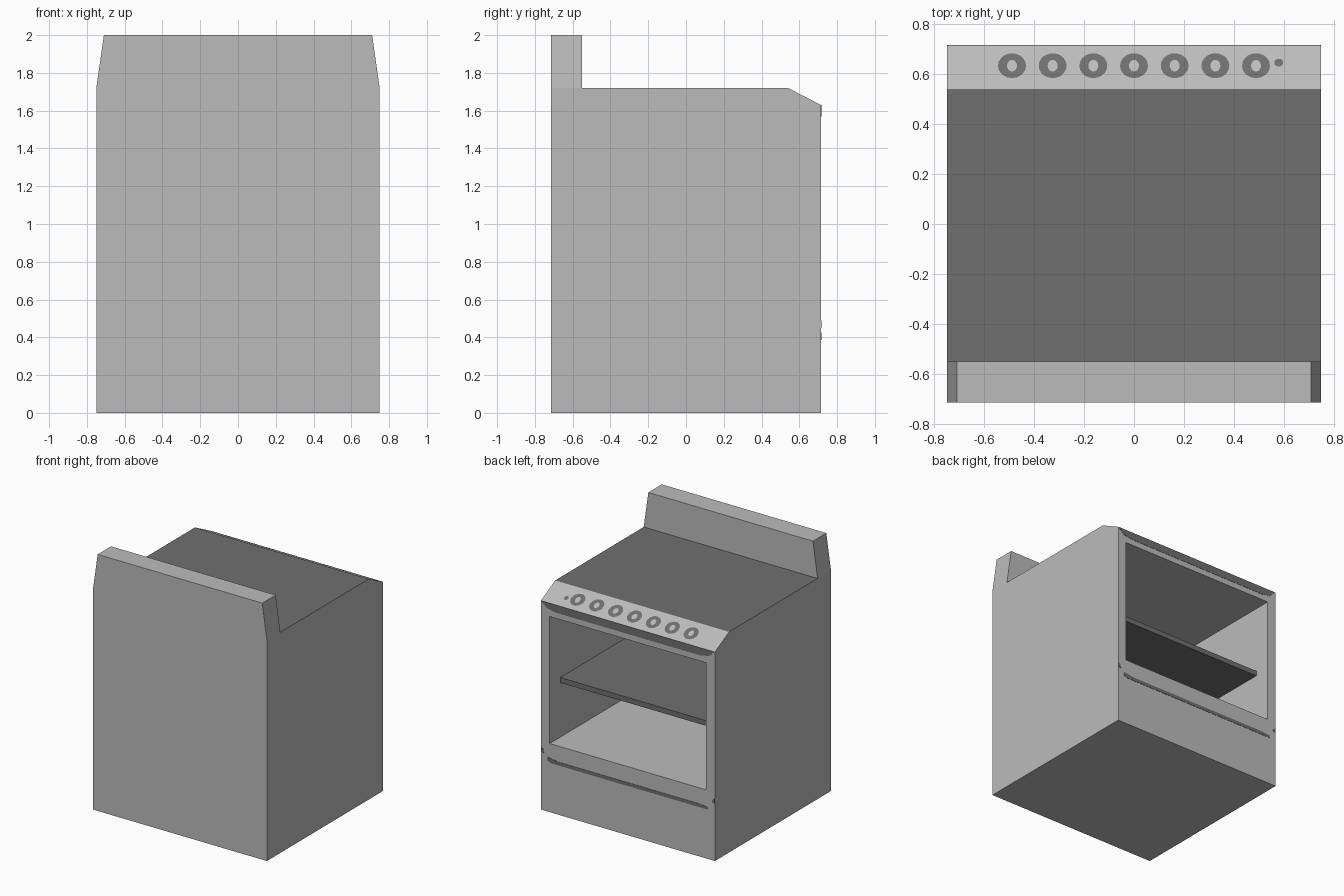
import bpy, bmesh, math
from mathutils import Vector, Matrix

W, D, TOP = 0.75, 0.715, 1.72       # half width, half depth, cooktop height
SLOPE_Y, LIP = 0.54, 1.63           # control panel upper edge and lower edge

cube = bpy.data.objects.get("Cube")
if cube:
    bpy.data.objects.remove(cube, do_unlink=True)


def material(name, value):
    m = bpy.data.materials.new(name)
    m.use_nodes = True
    m.diffuse_color = (value, value, value, 1)
    m.node_tree.nodes["Principled BSDF"].inputs["Base Color"].default_value = (value, value, value, 1)
    return m


light = material("light_grey_enamel", 0.5)
dark = material("dark_grey", 0.16)


def finish(name, bm, *mats):
    bmesh.ops.recalc_face_normals(bm, faces=bm.faces)
    mesh = bpy.data.meshes.new(name)
    bm.to_mesh(mesh)
    bm.free()
    for m in mats:
        mesh.materials.append(m)
    obj = bpy.data.objects.new(name, mesh)
    bpy.context.collection.objects.link(obj)
    return obj


def prism(points, offset):
    """Extrude a closed outline along an offset."""
    bm = bmesh.new()
    face = bm.faces.new([bm.verts.new(p) for p in points])
    ext = bmesh.ops.extrude_face_region(bm, geom=[face], use_keep_orig=True)
    moved = [v for v in ext["geom"] if isinstance(v, bmesh.types.BMVert)]
    bmesh.ops.translate(bm, verts=moved, vec=offset)
    return bm


# Body: side profile swept across the width
profile = [(-D, 0), (D, 0), (D, LIP), (SLOPE_Y, TOP), (-D, TOP)]
bm = prism([(-W, y, z) for y, z in profile], (2 * W, 0, 0))
bmesh.ops.recalc_face_normals(bm, faces=bm.faces)

# Oven opening: inset the door face, fit it, and push it inward
door = max(bm.faces, key=lambda f: f.normal.y)
bmesh.ops.inset_individual(bm, faces=[door], thickness=0.07)
for v in door.verts:
    v.co.x = math.copysign(0.675, v.co.x)
    v.co.z = 1.525 if v.co.z > 0.8 else 0.535
inner = bmesh.ops.extrude_discrete_faces(bm, faces=[door])["faces"][0]
bmesh.ops.translate(bm, verts=inner.verts, vec=(0, -0.64 - D, 0))

# Dark cooktop on the flat upper face
for f in bm.faces:
    if f.normal.z > 0.99 and f.calc_center_median().z > TOP - 0.01:
        f.material_index = 1
finish("stove_body", bm, light, dark)

# Tapered back panel
outline = [(-W, TOP), (W, TOP), (0.71, 2), (-0.71, 2)]
finish("back_panel", prism([(x, -D, z) for x, z in outline], (0, 0.165, 0)), light)

# Oven shelf
shelf = [(-0.675, 0.96), (0.675, 0.96), (0.675, 1.0), (-0.675, 1.0)]
finish("oven_shelf", prism([(x, -0.64, z) for x, z in shelf], (0, 1.225, 0)), dark)


def front_plate(name, points):
    finish(name, prism([(x, D - 0.002, z) for x, z in points], (0, 0.004, 0)), dark)


# Painted handle band and drawer line on the front
front_plate("door_handle_band", [(-0.745, LIP), (0.745, LIP), (0.7, 1.585), (0.62, 1.57),
                                 (-0.62, 1.57), (-0.7, 1.585)])
front_plate("drawer_line", [(-0.69, 0.385), (0.66, 0.385), (0.7, 0.4), (0.69, 0.425),
                            (0.6, 0.412), (-0.6, 0.412), (-0.69, 0.405)])
for side, label in ((1, "left"), (-1, "right")):
    front_plate(label + "_drawer_line_end",
                [(side * x, z) for x, z in ((0.75, 0.45), (0.75, 0.49), (0.73, 0.475), (0.725, 0.45))])

# Painted knob rings and indicator on the sloping panel
tilt = math.atan2(LIP - TOP, D - SLOPE_Y)


def panel_spot(name, x, y, radius, hole=0.0):
    bm = bmesh.new()
    n = 20
    ring = [Vector((math.cos(2 * math.pi * i / n), math.sin(2 * math.pi * i / n), 0.003)) for i in range(n)]
    outer = [bm.verts.new((p.x * radius, p.y * radius, p.z)) for p in ring]
    if hole:
        core = [bm.verts.new((p.x * hole, p.y * hole * 1.3, p.z)) for p in ring]
        for i in range(n):
            j = (i + 1) % n
            bm.faces.new((outer[i], outer[j], core[j], core[i]))
    else:
        bm.faces.new(outer)
    z = TOP + (y - SLOPE_Y) * math.tan(tilt)
    obj = finish(name, bm, dark)
    obj.data.transform(Matrix.Translation((x, y, z)) @ Matrix.Rotation(tilt, 4, 'X'))
    if obj.data.polygons[0].normal.z < 0:
        obj.data.flip_normals()


for i in range(7):
    panel_spot(f"knob_{i + 1}", (i - 3) * 0.163, 0.633, 0.056, 0.02)
panel_spot("indicator", 0.58, 0.645, 0.018)
